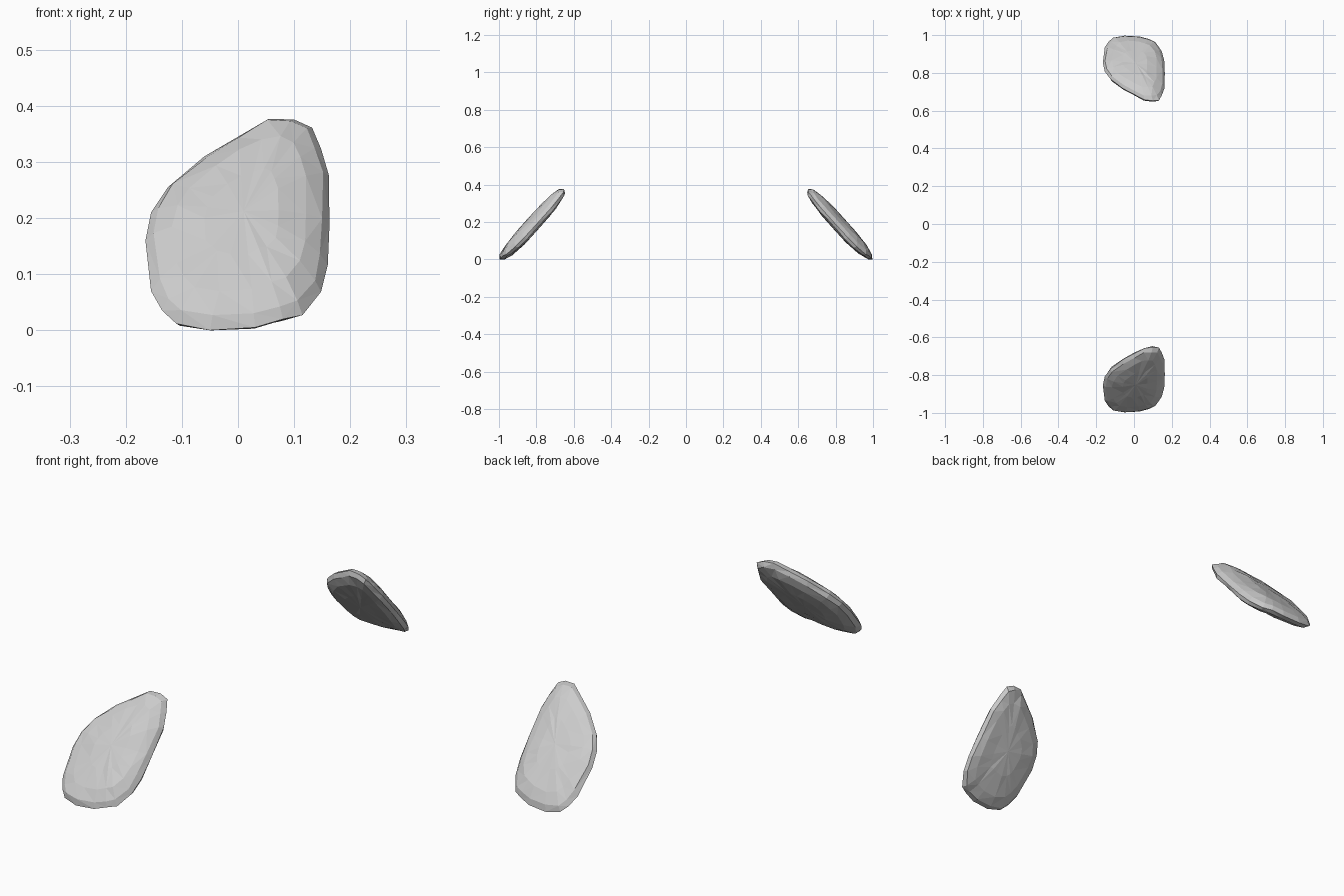
import bpy, bmesh, random
from mathutils import Vector

if "Cube" in bpy.data.objects:
    bpy.data.objects.remove(bpy.data.objects["Cube"])

# Outline of one shell as seen from the front (x, z)
OUTLINE = [(-0.11, 0.012), (-0.05, 0.0), (0.03, 0.005), (0.08, 0.02), (0.115, 0.033),
           (0.148, 0.08), (0.16, 0.13), (0.163, 0.2), (0.162, 0.29), (0.148, 0.335),
           (0.132, 0.37), (0.1, 0.379), (0.055, 0.377), (0.0, 0.345), (-0.06, 0.31),
           (-0.125, 0.255), (-0.155, 0.21), (-0.165, 0.16), (-0.155, 0.07), (-0.135, 0.035)]
CX, CZ = 0.01, 0.19
SLOPE = 0.9
NORMAL = Vector((0, -1, SLOPE)).normalized()

# Cross-section from outer face to inner face: (outline scale, offset along normal)
RINGS = [(0.4, 0.028), (0.72, 0.023), (0.92, 0.012), (1.0, -0.004),
         (0.94, -0.022), (0.75, -0.038), (0.4, -0.048)]
FACE_CENTRES = (0.03, -0.05)


def place(x, z, offset, side):
    bend = -0.25 * max(0.0, x - 0.08)      # right edge curls inward
    p = Vector((x, -1.0 + SLOPE * z, z)) + NORMAL * (offset + bend)
    p.y *= side
    return p


def make_shell(name, side, seed):
    rng = random.Random(seed)
    bm = bmesh.new()
    rings = []
    for scale, offset in RINGS:
        wobble = 0.0 if scale == 1.0 else 0.002
        ring = []
        for x, z in OUTLINE:
            s = scale + rng.uniform(-1, 1) * wobble * 8
            ring.append(bm.verts.new(place(CX + (x - CX) * s, CZ + (z - CZ) * s,
                                           offset + rng.uniform(-1, 1) * wobble, side)))
        rings.append(ring)
    n = len(OUTLINE)
    # Skin between rings
    for a, b in zip(rings, rings[1:]):
        for i in range(n):
            j = (i + 1) % n
            bm.faces.new((a[i], a[j], b[j], b[i]))
    # Close both faces with a fan
    for ring, offset in zip((rings[0], rings[-1]), FACE_CENTRES):
        c = bm.verts.new(place(CX, CZ, offset, side))
        for i in range(n):
            bm.faces.new((ring[i], ring[(i + 1) % n], c))
    bmesh.ops.triangulate(bm, faces=bm.faces[:])
    bmesh.ops.recalc_face_normals(bm, faces=bm.faces[:])
    # Stand on the floor
    low = min(v.co.z for v in bm.verts)
    bmesh.ops.translate(bm, verts=bm.verts[:], vec=(0, 0, -low))
    mesh = bpy.data.meshes.new(name)
    bm.to_mesh(mesh)
    bm.free()
    obj = bpy.data.objects.new(name, mesh)
    bpy.context.collection.objects.link(obj)


# Two tilted pads facing away from each other
make_shell("front_pad", 1, 3)
make_shell("back_pad", -1, 8)
